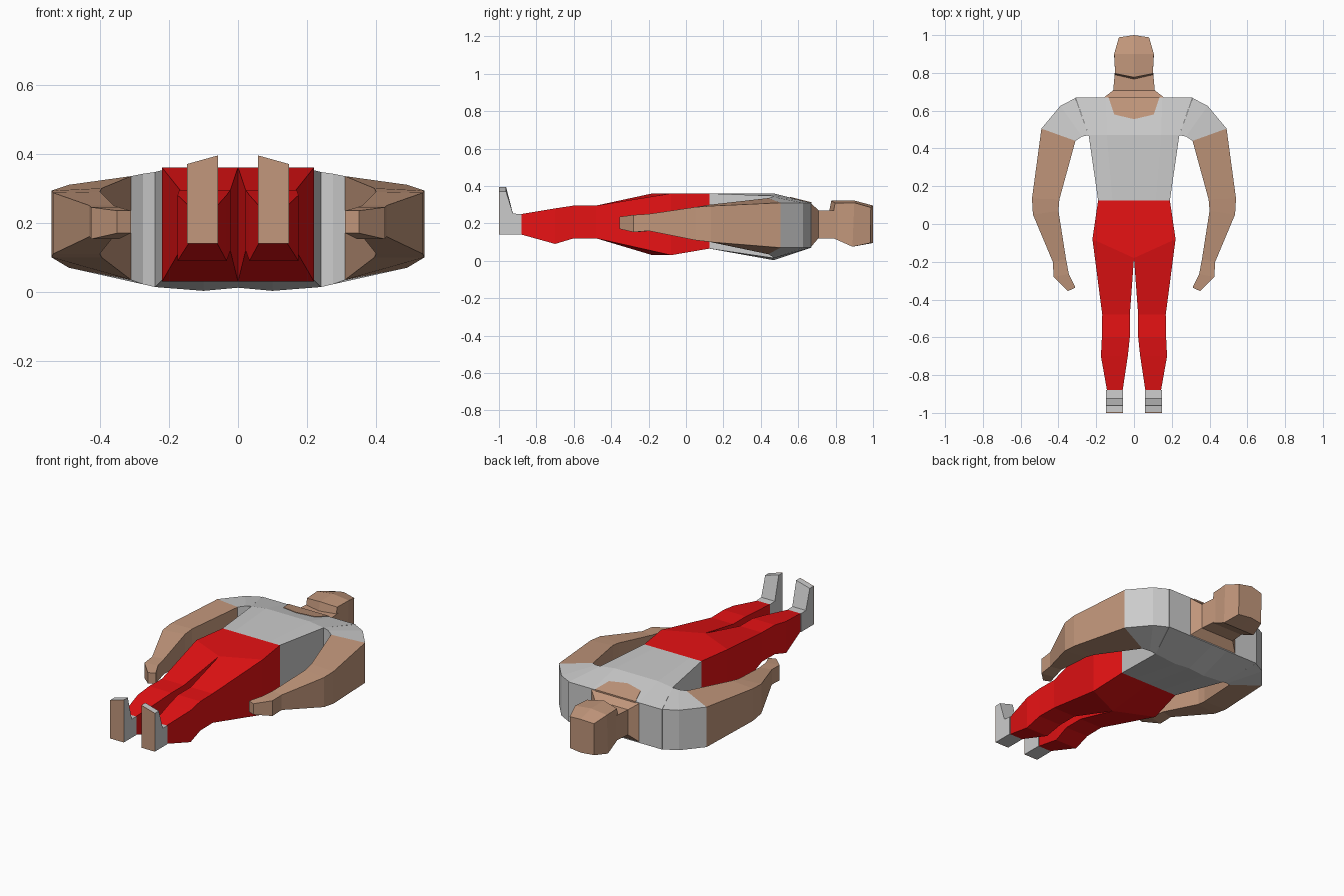
import bpy, bmesh

if "Cube" in bpy.data.objects:
    bpy.data.objects.remove(bpy.data.objects["Cube"])


def material(name, color):
    m = bpy.data.materials.new(name)
    m.diffuse_color = (*color, 1)
    m.use_nodes = True
    m.node_tree.nodes["Principled BSDF"].inputs["Base Color"].default_value = m.diffuse_color
    return m


SKIN = material("skin", (0.54, 0.31, 0.20))
RED = material("red_cloth", (0.80, 0.006, 0.007))


def loft(name, rings, mat=None, mirror=False):
    """Skin equal-length rings of points, cap both ends, optionally mirror in x."""
    bm = bmesh.new()
    loops = [[bm.verts.new(p) for p in r] for r in rings]
    n = len(rings[0])
    for a, b in zip(loops, loops[1:]):
        for i in range(n):
            j = (i + 1) % n
            bm.faces.new((a[i], a[j], b[j], b[i]))
    bm.faces.new(loops[0])
    bm.faces.new(loops[-1])
    bmesh.ops.recalc_face_normals(bm, faces=bm.faces)
    if mirror:  # open the seam on the centre plane
        seam = [f for f in bm.faces if all(abs(v.co.x) < 1e-5 for v in f.verts)]
        bmesh.ops.delete(bm, geom=seam, context='FACES_ONLY')
    me = bpy.data.meshes.new(name)
    bm.to_mesh(me)
    bm.free()
    ob = bpy.data.objects.new(name, me)
    bpy.context.collection.objects.link(ob)
    if mat:
        me.materials.append(mat)
    if mirror:
        ob.modifiers.new("mirror", 'MIRROR')
    return ob


def limb_ring(outer, inner):
    """Four-sided limb section; each side is (x, y, z_low, z_high)."""
    (ox, oy, ol, oh), (ix, iy, il, ih) = outer, inner
    return [(ox, oy, ol), (ox, oy, oh), (ix, iy, ih), (ix, iy, il)]


# Torso: nearly flat chest, back with two shallow shoulder-blade ridges
def torso_ring(y, w, top, side_top, side_low, low, mid_low):
    k = min(0.15, w * 0.6)
    return [(-w, y, side_top), (-k, y, top), (k, y, top), (w, y, side_top),
            (w, y, side_low), (0.1, y, low), (0, y, mid_low), (-0.1, y, low), (-w, y, side_low)]


loft("torso", [torso_ring(0.125, 0.19, 0.36, 0.36, 0.065, 0.065, 0.065),
               torso_ring(0.47, 0.24, 0.36, 0.347, 0.014, 0.003, 0.012),
               torso_ring(0.67, 0.31, 0.31, 0.31, 0.07, 0.07, 0.07)])

# Open neckline lying on the chest slope
neckline = [(-0.135, 0.672), (-0.105, 0.58), (0, 0.555), (0.105, 0.58), (0.135, 0.672)]
loft("neckline", [[(x, y, 0.36 - 0.25 * (y - 0.47) + d) for x, y in neckline]
                  for d in (-0.01, 0.003)], SKIN)

# Shoulders with short sleeves
cuff = limb_ring((0.49, 0.505, 0.07, 0.31), (0.31, 0.44, 0.035, 0.335))
loft("sleeve", [limb_ring((0.31, 0.667, 0.07, 0.31), (0.24, 0.47, 0.014, 0.347)),
                limb_ring((0.39, 0.625, 0.07, 0.31), (0.275, 0.463, 0.022, 0.342)),
                cuff], mirror=True)

# Bare arms and hands
loft("arm", [cuff,
             limb_ring((0.54, 0.135, 0.10, 0.293), (0.395, 0.13, 0.10, 0.30)),
             limb_ring((0.535, 0.05, 0.11, 0.287), (0.40, 0.07, 0.11, 0.29)),
             limb_ring((0.43, -0.20, 0.16, 0.25), (0.36, -0.185, 0.16, 0.25)),
             limb_ring((0.425, -0.28, 0.153, 0.245), (0.345, -0.265, 0.153, 0.245)),
             limb_ring((0.35, -0.355, 0.17, 0.235), (0.31, -0.337, 0.17, 0.235))],
     SKIN, mirror=True)

# Neck
loft("neck", [[(-w, y, lo), (-w, y, hi), (w, y, hi), (w, y, lo)]
              for y, w, lo, hi in ((0.669, 0.16, 0.075, 0.307), (0.708, 0.11, 0.12, 0.27),
                                   (0.82, 0.10, 0.12, 0.27))], SKIN)


# Head: hexagonal section with pointed chin and tapered crown
def head_ring(w, front_y, mid_y, front_z, mid_z, back_y, back_z, back_mid_y):
    return [(-w, front_y, front_z), (0, mid_y, mid_z), (w, front_y, front_z),
            (w, back_y, back_z), (0, back_mid_y, back_z), (-w, back_y, back_z)]


loft("head", [head_ring(0.10, 0.79, 0.767, 0.27, 0.27, 0.79, 0.12, 0.79),
              head_ring(0.10, 0.797, 0.777, 0.308, 0.322, 0.80, 0.115, 0.80),
              head_ring(0.105, 0.90, 0.90, 0.31, 0.322, 0.89, 0.075, 0.89),
              head_ring(0.08, 0.988, 1.0, 0.285, 0.295, 0.985, 0.095, 1.0)], SKIN)

# Trousers: hips and legs as one half, mirrored
loft("trousers", [limb_ring((0.19, 0.125, 0.065, 0.36), (0, 0.125, 0.065, 0.36)),
                  limb_ring((0.22, -0.08, 0.03, 0.36), (0, -0.18, 0.03, 0.36)),
                  limb_ring((0.168, -0.48, 0.12, 0.295), (0.022, -0.48, 0.12, 0.295)),
                  limb_ring((0.17, -0.60, 0.12, 0.295), (0.022, -0.60, 0.12, 0.295)),
                  limb_ring((0.175, -0.70, 0.09, 0.28), (0.033, -0.70, 0.09, 0.28)),
                  limb_ring((0.143, -0.88, 0.14, 0.25), (0.06, -0.88, 0.14, 0.25))],
     RED, mirror=True)

# Shoes: side profile swept across the foot, toes pointing up
shoe = [(-0.88, 0.14), (-0.88, 0.25), (-0.925, 0.252), (-0.962, 0.395), (-0.996, 0.395), (-0.996, 0.14)]
loft("shoe", [[(x, y, z - (drop if z > 0.3 else 0)) for y, z in shoe]
              for x, drop in ((0.058, 0), (0.148, 0.025))], mirror=True)

# Soles
loft("sole", [[(0.058, y, 0.14), (0.058, y, 0.395), (0.148, y, 0.37), (0.148, y, 0.14)]
              for y in (-0.996, -1.0)], SKIN, mirror=True)
